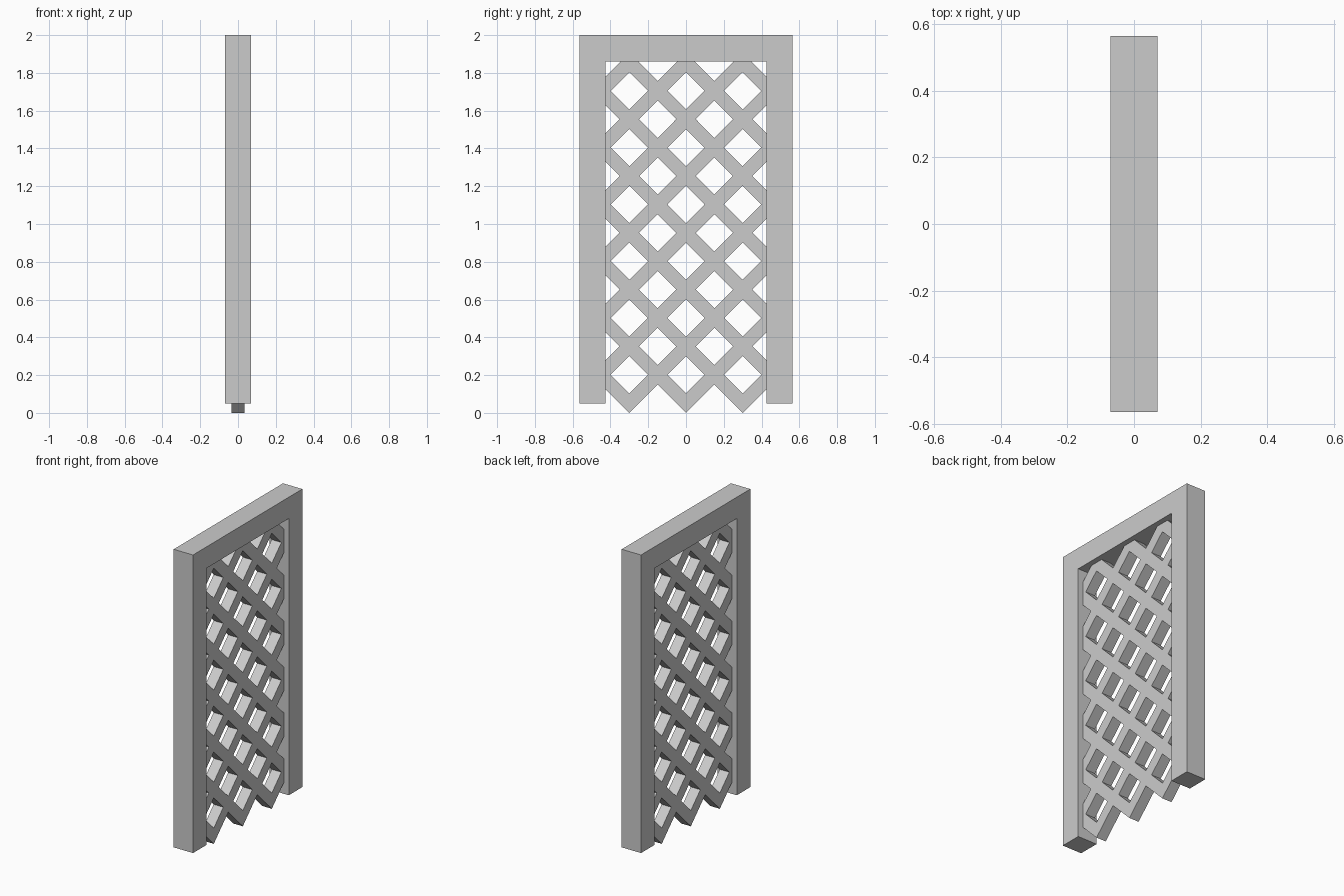
import bpy, bmesh
from mathutils import Vector

if "Cube" in bpy.data.objects:
    bpy.data.objects.remove(bpy.data.objects["Cube"])


def make_object(name, bm):
    bmesh.ops.recalc_face_normals(bm, faces=bm.faces)
    mesh = bpy.data.meshes.new(name)
    bm.to_mesh(mesh)
    bm.free()
    obj = bpy.data.objects.new(name, mesh)
    bpy.context.collection.objects.link(obj)
    return obj


def thicken(bm, depth):
    """Turn a flat sheet at x = -depth/2 into a solid of the given depth."""
    res = bmesh.ops.extrude_face_region(bm, geom=bm.faces[:], use_keep_orig=True)
    moved = [g for g in res["geom"] if isinstance(g, bmesh.types.BMVert)]
    bmesh.ops.translate(bm, verts=moved, vec=(depth, 0, 0))


# Door surround: two posts and a lintel as one U-shaped profile
OUT, INN, FOOT, LINTEL, TOP = 0.565, 0.425, 0.05, 1.86, 2.0
FRAME_D = 0.14
profile = [(-OUT, FOOT), (-INN, FOOT), (-INN, LINTEL), (INN, LINTEL),
           (INN, FOOT), (OUT, FOOT), (OUT, TOP), (-OUT, TOP)]
bm = bmesh.new()
bm.faces.new([bm.verts.new((-FRAME_D / 2, y, z)) for y, z in profile])
thicken(bm, FRAME_D)
make_object("gate_frame", bm)

# Lattice: crossings plus the diagonal bars that link them
STEP, HALF, Z0, ZS = 0.15, 0.0258, 0.0516, 1.002   # half pitch, bar half size
LATTICE_D = 0.07
bm = bmesh.new()


def quad(a0, a1, b0, b1):
    """Diamond-oriented rectangle in the two diagonal directions."""
    corners = [(a0, b0), (a1, b0), (a1, b1), (a0, b1)]
    bm.faces.new([bm.verts.new((-LATTICE_D / 2, a - b, Z0 + (a + b) * ZS))
                  for a, b in corners])


nodes = {(a, b) for a in range(-2, 9) for b in range(-2, 9)
         if 0 <= a + b <= 12 and abs(a - b) <= 3}
for a, b in nodes:
    u, v = a * STEP, b * STEP
    quad(u - HALF, u + HALF, v - HALF, v + HALF)
    if (a + 1, b) in nodes:
        quad(u + HALF, u + STEP - HALF, v - HALF, v + HALF)
    if (a, b + 1) in nodes:
        quad(u - HALF, u + HALF, v + HALF, v + STEP - HALF)
bmesh.ops.remove_doubles(bm, verts=bm.verts, dist=1e-4)

# Trim the lattice to the opening
for co, no in [((0, INN, 0), (0, 1, 0)), ((0, -INN, 0), (0, -1, 0)),
               ((0, 0, LINTEL), (0, 0, 1))]:
    bmesh.ops.bisect_plane(bm, geom=bm.verts[:] + bm.edges[:] + bm.faces[:],
                           plane_co=Vector(co), plane_no=Vector(no),
                           clear_outer=True)
thicken(bm, LATTICE_D)
make_object("gate_lattice", bm)
